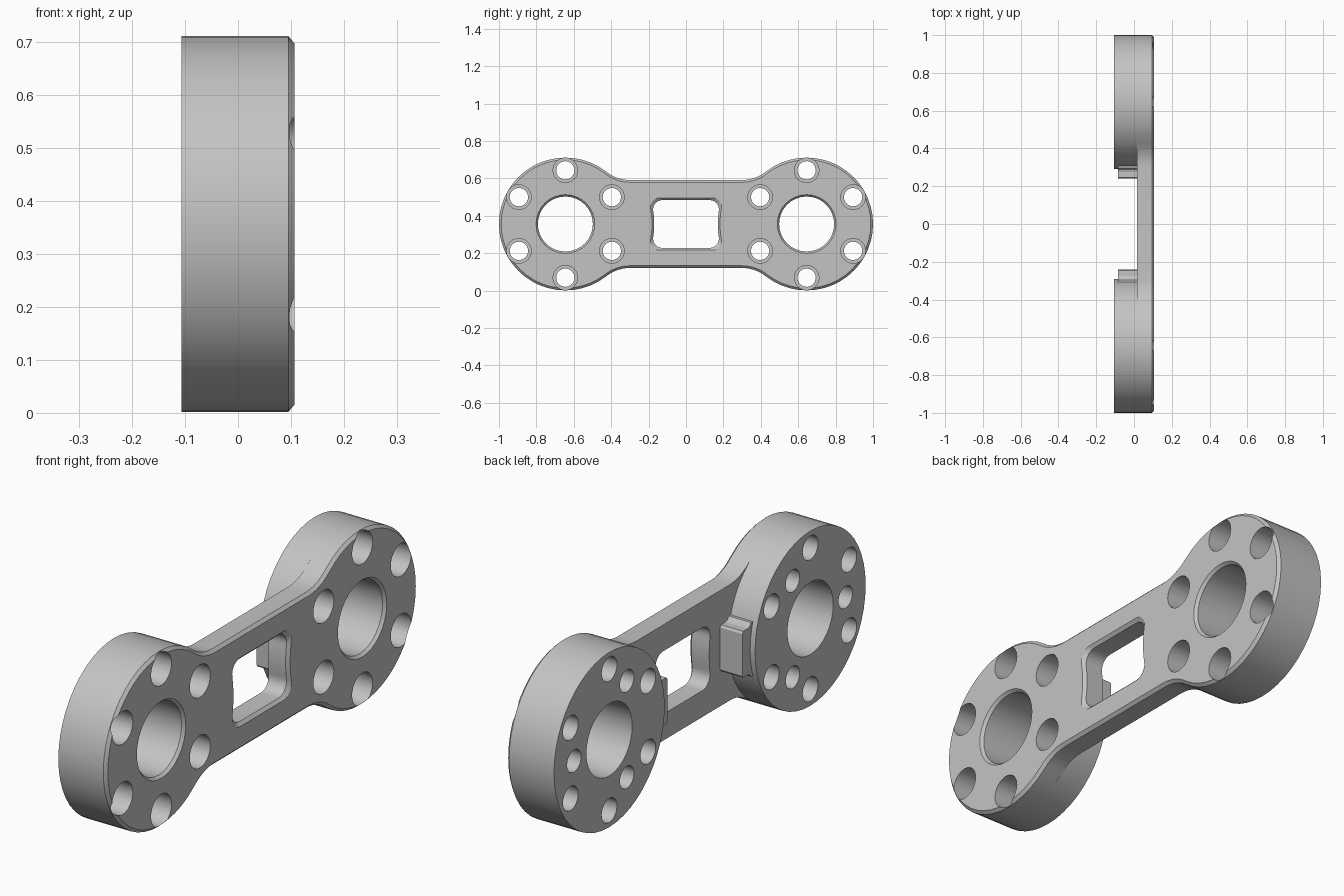
import bpy
import bmesh
from math import sin, cos, atan2, asin, sqrt, hypot, pi, radians

if "Cube" in bpy.data.objects:
    bpy.data.objects.remove(bpy.data.objects["Cube"], do_unlink=True)

MID_Z = 0.3565            # height of the long axis
DISC_Y, DISC_R = 0.645, 0.355
BACK, WEB, FACE = -0.107, 0.015, 0.107
CHAMFER = 0.012
WEB_HALF, FILLET_Y = 0.235, 0.30

steel = bpy.data.materials.new("grey_metal")
steel.use_nodes = True
steel.diffuse_color = (0.55, 0.55, 0.55, 1)
steel.node_tree.nodes["Principled BSDF"].inputs["Base Color"].default_value = (0.55, 0.55, 0.55, 1)


def arc(cy, cz, r, a0, a1, n):
    return [(cy + r * cos(a0 + (a1 - a0) * i / n), cz + r * sin(a0 + (a1 - a0) * i / n))
            for i in range(n + 1)]


def circle(cy, cz, r, n):
    return arc(cy, cz, r, 0, 2 * pi, n)[:-1]


def mirror_four(quarter):
    """Closed outline from a quarter that starts on the long axis."""
    top = quarter + [(-y, z) for y, z in reversed(quarter)]
    return top + [(y, -z) for y, z in reversed(top[1:-1])]


def loft(bm, sections):
    """Closed solid through equal-sized outlines, each at its own x."""
    rings = [[bm.verts.new((x, y, MID_Z + z)) for y, z in pts] for x, pts in sections]
    n = len(rings[0])
    faces = [bm.faces.new(rings[0]), bm.faces.new(rings[-1])]
    for a, b in zip(rings, rings[1:]):
        for i in range(n):
            j = (i + 1) % n
            faces.append(bm.faces.new((a[i], a[j], b[j], b[i])))
    bmesh.ops.recalc_face_normals(bm, faces=faces)


def make_object(name, solids):
    bm = bmesh.new()
    for sections in solids:
        loft(bm, sections)
    mesh = bpy.data.meshes.new(name)
    bm.to_mesh(mesh)
    bm.free()
    mesh.materials.append(steel)
    obj = bpy.data.objects.new(name, mesh)
    bpy.context.collection.objects.link(obj)
    return obj


def link_outline(inset):
    """Two discs blended into a straight web by concave fillets."""
    dy = DISC_Y - FILLET_Y
    fr = (dy**2 + WEB_HALF**2 - DISC_R**2) / (2 * (DISC_R - WEB_HALF))
    a = atan2(WEB_HALF + fr, -dy)
    quarter = arc(DISC_Y, 0, DISC_R - inset, 0, radians(120), 16)
    quarter += arc(FILLET_Y, WEB_HALF + fr, fr + inset, a - pi, -pi / 2, 6)
    return mirror_four(quarter)


def window_outline(grow):
    """Rounded window whose ends bow inward around the discs."""
    half, corner, bow = 0.128 + grow, 0.05, 0.475 - grow
    cz = half - corner
    cy = DISC_Y - sqrt((bow + corner)**2 - cz**2)
    a = asin(cz / (bow + corner))
    quarter = arc(DISC_Y, 0, bow, pi, pi - a, 5)
    quarter += arc(cy, cz, corner, -a, pi / 2, 7)[1:]
    return mirror_four(quarter)


# Plate with chamfered face, spanning both ends
plate = make_object("link_plate", [[
    (WEB, link_outline(0)), (FACE - CHAMFER, link_outline(0)), (FACE, link_outline(CHAMFER))]])
parts = [plate]

# Thick round bosses and the small stop tabs behind the plate
tab_half = [(0.24, 0.085), (0.246, 0.094), (0.275, 0.094), (0.287, 0.098), (0.297, 0.11), (0.34, 0.11)]
for side, label in ((-1, "front"), (1, "back")):
    disc = circle(side * DISC_Y, 0, DISC_R, 48)
    parts.append(make_object(label + "_boss", [[(BACK, disc), (WEB, disc)]]))
    tab = [(side * y, z) for y, z in tab_half]
    tab += [(y, -z) for y, z in reversed(tab)]
    make_object(label + "_tab", [[(BACK + 0.022, tab), (WEB + 0.005, tab)]])

# Cutters: window, bearing bores, counterbored bolt holes, blind pin holes
cuts = [[(WEB - 0.1, window_outline(0)), (FACE - CHAMFER, window_outline(0)),
         (FACE, window_outline(CHAMFER)), (FACE + 0.1, window_outline(CHAMFER))]]


def bore(cy, cz, steps, n):
    cuts.append([(x, circle(cy, cz, r, n)) for x, r in steps])


for side in (-1, 1):
    cy = side * DISC_Y
    bore(cy, 0, [(BACK - 0.1, 0.147), (FACE - CHAMFER, 0.147), (FACE, 0.157), (FACE + 0.1, 0.157)], 32)
    for k in range(6):
        a = radians(30 + 60 * k)
        bore(cy + 0.287 * cos(a), 0.287 * sin(a),
             [(BACK - 0.1, 0.049), (-0.04, 0.049), (-0.04, 0.066), (FACE + 0.1, 0.066)], 24)
    for k in range(3):
        a = radians(120 * k)
        bore(cy + side * 0.226 * cos(a), 0.226 * sin(a), [(BACK - 0.1, 0.045), (-0.015, 0.045)], 24)

cutter = make_object("hole_cutter", cuts)
cutter.hide_render = True

for obj in parts:
    mod = obj.modifiers.new("holes", "BOOLEAN")
    mod.operation = "DIFFERENCE"
    mod.solver = "EXACT"
    mod.object = cutter
    bpy.context.view_layer.objects.active = obj
    bpy.ops.object.modifier_apply(modifier=mod.name)
bpy.data.objects.remove(cutter, do_unlink=True)

# Smooth the round walls and keep the machined edges crisp
for obj in bpy.context.view_layer.objects:
    obj.select_set(obj.name in [p.name for p in parts])
bpy.context.view_layer.objects.active = plate
bpy.ops.object.shade_smooth_by_angle(angle=radians(30))
